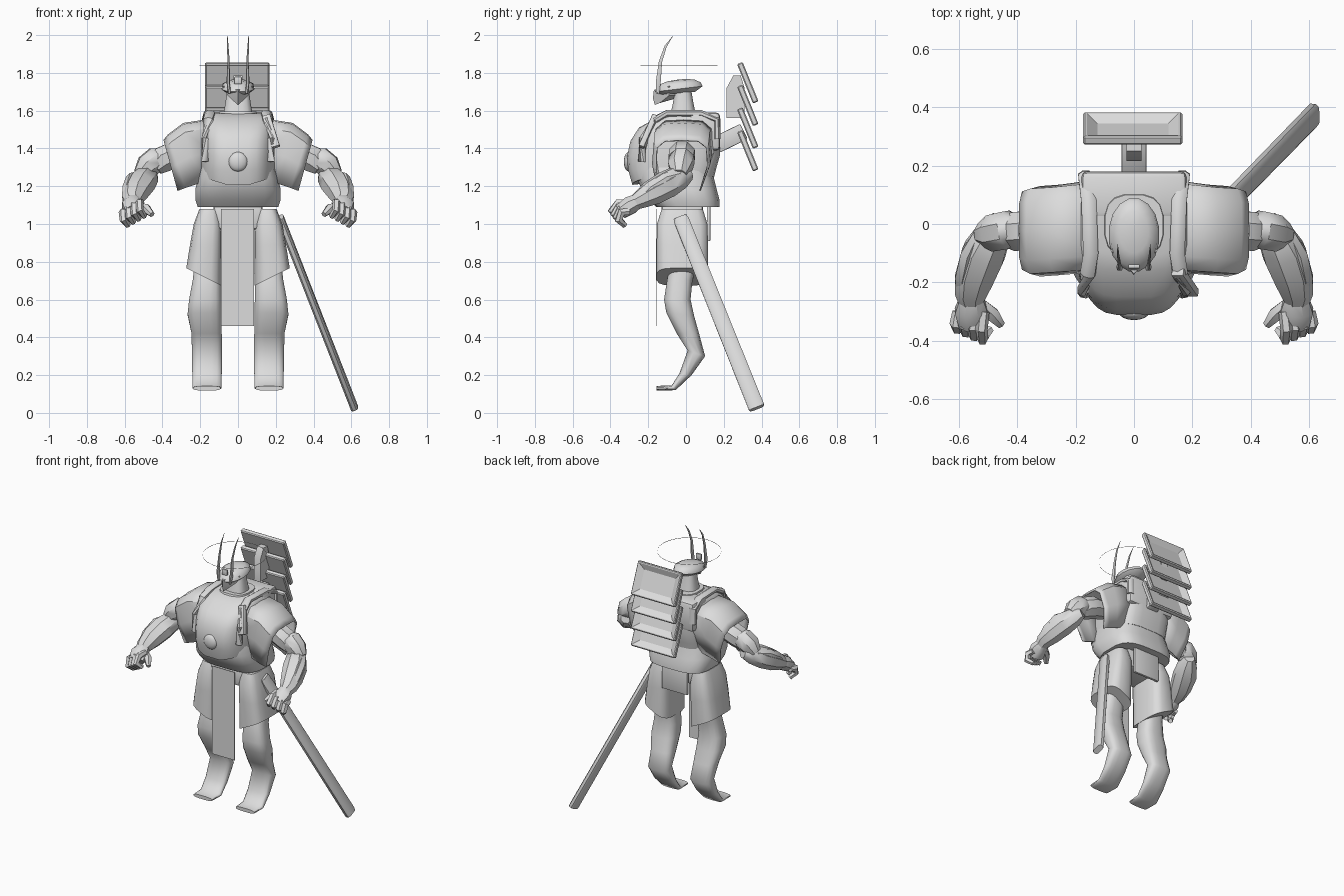
import bpy, bmesh, math
from mathutils import Vector as V, Matrix

if "Cube" in bpy.data.objects:
    bpy.data.objects.remove(bpy.data.objects["Cube"])

GREY = bpy.data.materials.new("plain grey")
GREY.diffuse_color = (0.72, 0.72, 0.72, 1)
GREY.use_nodes = True
GREY.node_tree.nodes["Principled BSDF"].inputs["Base Color"].default_value = GREY.diffuse_color


def finish(name, bm, mirror=False, angle=40, thick=0):
    bmesh.ops.recalc_face_normals(bm, faces=bm.faces)
    me = bpy.data.meshes.new(name)
    bm.to_mesh(me)
    bm.free()
    me.materials.append(GREY)
    ob = bpy.data.objects.new(name, me)
    bpy.context.collection.objects.link(ob)
    bpy.ops.object.select_all(action='DESELECT')
    ob.select_set(True)
    bpy.context.view_layer.objects.active = ob
    bpy.ops.object.shade_smooth_by_angle(angle=math.radians(angle))
    if thick:
        ob.modifiers.new("thickness", 'SOLIDIFY').thickness = thick
    if mirror:
        ob.modifiers.new("mirror", 'MIRROR')
    return ob


def loft(name, rings, closed=True, caps=True, **kw):
    bm = bmesh.new()
    rows = [[bm.verts.new(p) for p in r] for r in rings]
    n = len(rows[0])
    for a, b in zip(rows, rows[1:]):
        for i in range(n if closed else n - 1):
            j = (i + 1) % n
            bm.faces.new((a[i], a[j], b[j], b[i]))
    if caps:
        bm.faces.new(rows[0])
        bm.faces.new(rows[-1])
    return finish(name, bm, **kw)


def ring(x0, x1, yf, yb, zf, zb=None, n=16, e=0.7):
    """Rounded ring; zf and zb are its heights at front and back."""
    zb = zf if zb is None else zb
    pts = []
    for i in range(n):
        t = 2 * math.pi * (i + 0.5) / n
        c, s = math.cos(t), math.sin(t)
        c, s = math.copysign(abs(c) ** e, c), math.copysign(abs(s) ** e, s)
        pts.append(V(((x0 + x1) / 2 + c * (x1 - x0) / 2,
                      (yf + yb) / 2 + s * (yb - yf) / 2,
                      (zf + zb) / 2 + s * (zb - zf) / 2)))
    return pts


def tube(name, path, radii, n=8, side=(0, 0, 1), **kw):
    """Tube along a path; radii are (across, along the side hint)."""
    path = [V(p) for p in path]
    rings = []
    for i, p in enumerate(path):
        d = (path[min(i + 1, len(path) - 1)] - path[max(i - 1, 0)]).normalized()
        a = d.cross(V(side)).normalized()
        b = a.cross(d)
        ra, rb = radii[i]
        rings.append([p + a * ra * math.cos(2 * math.pi * (k + .5) / n)
                      + b * rb * math.sin(2 * math.pi * (k + .5) / n) for k in range(n)])
    return loft(name, rings, **kw)


def box(name, c, size, rot=None, bevel=0.0, **kw):
    bm = bmesh.new()
    m = Matrix.Translation(c) @ (rot or Matrix()) @ Matrix.Diagonal((*size, 1))
    bmesh.ops.create_cube(bm, size=1, matrix=m)
    if bevel:
        bmesh.ops.bevel(bm, geom=bm.edges[:], offset=bevel, segments=2, affect='EDGES', profile=.5)
    return finish(name, bm, **kw)


# Torso: flared waist and angular breastplate with a pointed lower edge
loft("waist_armour", [ring(-w, w, f, b, z, n=20, e=.6) for w, f, b, z in (
    (.215, -.16, .18, 1.09), (.228, -.20, .178, 1.13), (.228, -.235, .165, 1.18),
    (.215, -.26, .15, 1.24), (.20, -.26, .14, 1.30))])
chest = [ring(-w, w, f, b, z, n=24, e=.5) for w, f, b, z in (
    (.195, -.285, .15, 1.25), (.20, -.308, .16, 1.29), (.20, -.313, .18, 1.36), (.20, -.295, .18, 1.44),
    (.192, -.25, .18, 1.51), (.18, -.16, .175, 1.56), (.15, -.11, .165, 1.585))]
for r in chest:
    for p in r:
        p.x *= 1 - .22 * max(0, (-p.y - .14) / .17)
for p in chest[0]:
    p.z -= .06 * (1 - abs(p.x) / .2) if p.y < -.1 else 0
loft("breastplate", chest)
bm = bmesh.new()
bmesh.ops.create_uvsphere(bm, u_segments=16, v_segments=10, radius=.052,
                          matrix=Matrix.Translation((0, -.303, 1.33)) @ Matrix.Diagonal((1, .5, 1, 1)))
finish("chest_boss", bm)
loft("collar", [ring(-.11, .11, -.13, .13, 1.54), ring(-.10, .10, -.11, .10, 1.595)])
box("upper_back", (0, .10, 1.49), (.36, .16, .20), bevel=.02)

# Shoulder rails and straps
tube("strap", [(.165, .165, 1.45), (.165, .165, 1.55), (.155, .08, 1.585), (.148, -.10, 1.585),
               (.158, -.17, 1.55), (.175, -.225, 1.45), (.17, -.235, 1.33)],
     [(.028, .02)] * 5 + [(.025, .02)] * 2, side=(0, .3, 1), mirror=True)
box("loose_buckle", (.175, -.20, 1.49), (.045, .03, .19),
    Matrix.Rotation(-.3, 4, 'Y') @ Matrix.Rotation(-.4, 4, 'X'), bevel=.006)

# Open shoulder guards, each an arched shell
rows = []
for xt, zt, xb, zb, y0, y1 in ((.13, 1.56, .15, 1.24, -.165, .15), (.29, 1.535, .22, 1.21, -.175, .135),
                               (.37, 1.475, .28, 1.19, -.18, .13), (.395, 1.445, .32, 1.175, -.165, .12)):
    rows.append([V((xb + (xt - xb) * u, y0 + (y1 - y0) * v, zb + (zt - zb) * u)) for u, v in (
        (0, .08), (.45, 0), (.85, .03), (.98, .18), (1, .5), (.98, .82), (.85, .97), (.45, 1), (0, .85))])
loft("shoulder_guard", rows, closed=False, caps=False, thick=.008, mirror=True)

# Arms in overlapping plates
tube("upper_arm", [(.24, -.02, 1.38), (.33, -.02, 1.37), (.40, -.025, 1.34), (.44, -.03, 1.30)],
     [(.06, .06), (.072, .075), (.072, .075), (.05, .05)], mirror=True)
tube("elbow_guard", [(.39, -.015, 1.365), (.43, -.02, 1.345), (.48, -.03, 1.305), (.52, -.035, 1.26)],
     [(.04, .04), (.07, .07), (.068, .068), (.04, .04)], mirror=True)
tube("forearm", [(.455, .02, 1.265), (.48, -.03, 1.25), (.515, -.10, 1.21), (.545, -.18, 1.165),
                 (.56, -.24, 1.13), (.56, -.275, 1.11)],
     [(.035, .035), (.064, .067), (.08, .075), (.072, .07), (.057, .052), (.04, .04)], mirror=True)
tube("forearm_plate", [(.53, -.03, 1.26), (.565, -.10, 1.23), (.585, -.18, 1.18), (.59, -.23, 1.14)],
     [(.02, .02), (.03, .045), (.03, .04), (.02, .02)], n=6, mirror=True)

# Hands: loose fists with the knuckles sloping down outward
tube("palm", [(.555, -.25, 1.125), (.558, -.295, 1.10), (.55, -.345, 1.065)],
     [(.042, .04), (.06, .052), (.054, .042)], mirror=True)
for i in range(4):
    x, z = .515 + i * .029, 1.115 - i * .016
    tube(f"finger_{i + 1}", [(x, -.30, z), (x + .008, -.36 + i * .006, z - .005),
                             (x + .004, -.392 + i * .012, z - .045), (x - .02, -.36 + i * .012, z - .075)],
         [(.02, .02), (.024, .022), (.023, .021), (.016, .016)], n=6, side=(1, 0, 0), mirror=True)
tube("thumb", [(.53, -.27, 1.09), (.485, -.31, 1.08), (.455, -.345, 1.05)],
     [(.022, .022), (.027, .027), (.015, .015)], n=6, mirror=True)

# Hips, front cloth and rear flap
box("hips", (0, -.02, 1.04), (.26, .22, .14), bevel=.02)
box("front_cloth", (-.003, -.157, .77), (.175, .002, .62))
box("rear_flap", (0, .12, 1.01), (.2, .018, .2), bevel=.004)

# Thigh guards: flared, with a hem that rises outward
thigh = [ring(x0, x1, f, b, z, e=.58) for x0, x1, f, b, z in (
    (.10, .205, -.13, .09, 1.08), (.085, .235, -.155, .115, 1.0), (.085, .255, -.157, .118, .89),
    (.085, .275, -.157, .118, .72))]
for p in thigh[-1]:
    p.z += (p.x - .18) * .5
loft("thigh_guard", thigh, mirror=True)

# Legs bending back at the ankle, ending in thin pointed feet
loft("leg", [ring(x0, x1, yf, yb, zf, zb, n=16, e=.7) for x0, x1, yf, yb, zf, zb in (
    (.10, .23, -.08, .06, .80, .80), (.09, .24, -.10, .035, .71, .70), (.088, .26, -.117, .025, .60, .60),
    (.085, .268, -.105, .045, .53, .51), (.085, .247, -.05, .07, .42, .42), (.083, .245, .008, .102, .33, .30),
    (.085, .243, -.035, .03, .21, .20), (.086, .242, -.075, -.055, .146, .12), (.092, .238, -.157, -.157, .143, .118))],
    mirror=True, angle=60)

# Head, mask and helmet
loft("neck", [ring(-.08, .08, -.085, .055, 1.57), ring(-.068, .068, -.07, .04, 1.64), ring(-.06, .06, -.06, .03, 1.70)])
loft("helmet", [ring(-w, w, f, b, zf, zb, e=1) for w, f, b, zf, zb in (
    (.06, -.14, .05, 1.685, 1.70), (.088, -.165, .09, 1.70, 1.73), (.082, -.15, .08, 1.735, 1.75),
    (.05, -.10, .045, 1.755, 1.765), (.012, -.04, 0, 1.765, 1.768))], angle=50)
loft("face_mask", [[V((x, y, z)) for x, y, z in r] for r in (
    ((-.08, -.09, 1.73), (0, -.17, 1.71), (.08, -.09, 1.73), (0, 0, 1.73)),
    ((-.055, -.09, 1.68), (0, -.175, 1.665), (.055, -.09, 1.68), (0, 0, 1.68)),
    ((-.012, -.14, 1.64), (0, -.165, 1.63), (.012, -.14, 1.64), (0, -.11, 1.65)))], angle=20)
box("brow_crest", (0, -.145, 1.76), (.04, .015, .04), bevel=.004)
tube("horn", [(.045, -.15, 1.69), (.052, -.147, 1.75), (.05, -.135, 1.86), (.054, -.108, 1.94), (.056, -.07, 1.995)],
     [(.01, .007), (.015, .009), (.01, .006), (.007, .004), (.001, .001)], n=6, side=(1, 0, 0), mirror=True)

# Halo: a hair-thin ribbon
loft("halo", [[V((.205 * math.cos(k * math.pi / 16), -.037 + .205 * math.sin(k * math.pi / 16), z))
               for k in range(32)] for z in (1.837, 1.840)], caps=False)

# Back banner: four tilted trays, recessed on the rear
tilt = Matrix.Rotation(math.atan2(.085, .21), 4, 'X')
for i in range(4):
    bm = bmesh.new()
    m = Matrix.Translation((-.004, .327, 1.748 - .12 * i)) @ tilt @ Matrix.Diagonal((.34, .032, .225, 1))
    bmesh.ops.create_cube(bm, size=1, matrix=m)
    bmesh.ops.bevel(bm, geom=bm.edges[:], offset=.006, segments=1, affect='EDGES')
    bm.normal_update()
    rear = max(bm.faces, key=lambda f: f.normal.y * f.calc_area())
    nrm = rear.normal.copy()
    bmesh.ops.inset_region(bm, faces=[rear], thickness=.01)
    bmesh.ops.inset_region(bm, faces=[rear], thickness=.05)
    bmesh.ops.translate(bm, verts=rear.verts[:], vec=-nrm * .024)
    finish(f"tray_{i + 1}", bm, angle=20)
box("banner_arm", (0, .235, 1.455), (.085, .16, .09), Matrix.Rotation(.45, 4, 'X'), bevel=.006)
loft("banner_post", [[V((x, y, z)) for x, y in ((-.025, a), (.025, a), (.025, b), (-.025, b))]
                     for a, b, z in ((.215, .31, 1.56), (.215, .31, 1.72), (.25, .29, 1.785))])

# Long scabbard slanting down and back from the hip
top, end = V((.222, -.03, 1.035)), V((.617, .375, .025))
d = (end - top).normalized()
w = V((.1, 1, 0))
w = (w - d * w.dot(d)).normalized()
t = d.cross(w)
loft("scabbard", [[c + w * a * s + t * b * .019 for a, b in (
    (-1, -.5), (-.7, -1), (.7, -1), (1, -.5), (1, .5), (.7, 1), (-.7, 1), (-1, .5))]
    for c, s in ((top, .034), (top + d * .02, .04), (end - d * .01, .043), (end, .038))])
